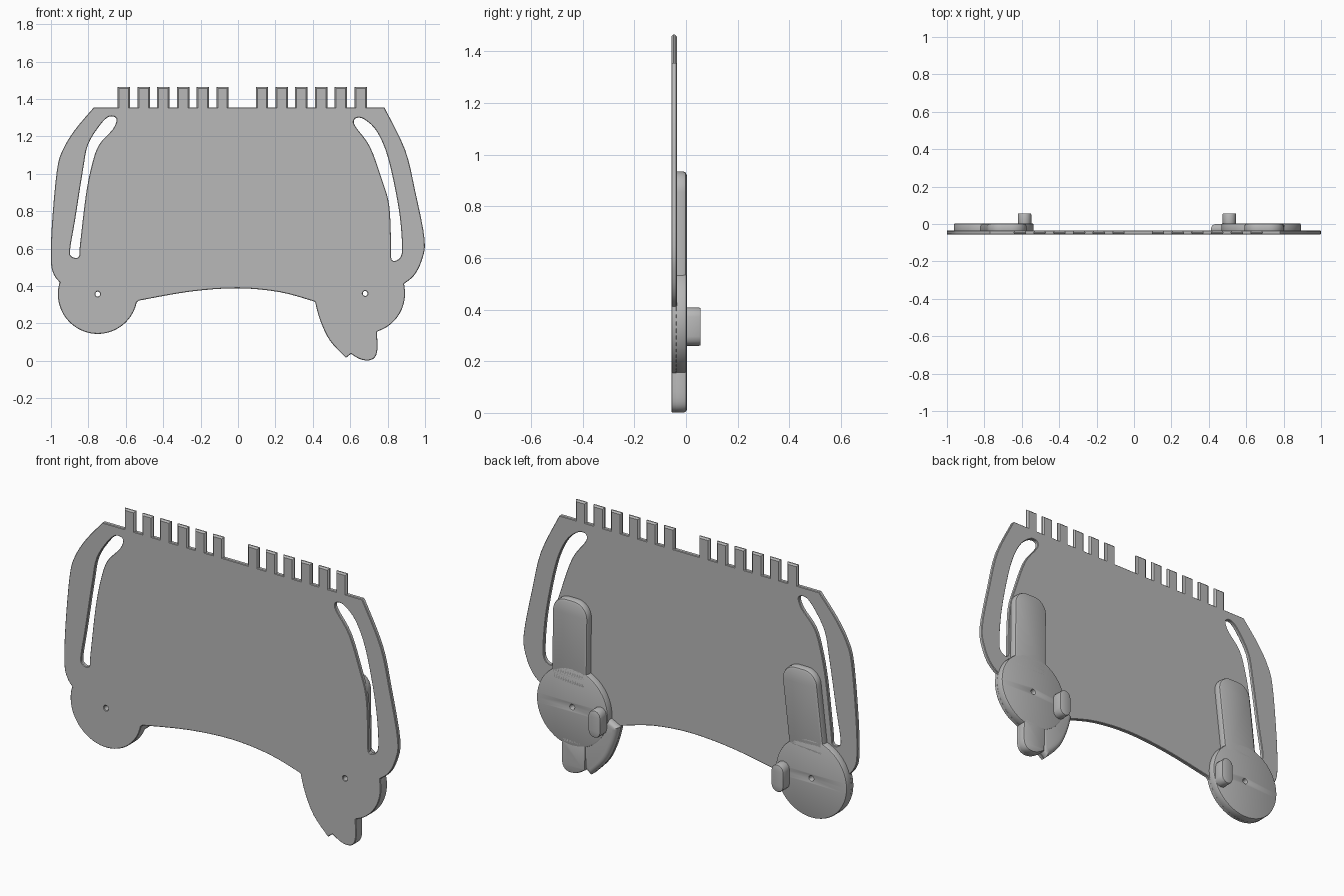
import bpy, bmesh, math
from mathutils import Vector

cube = bpy.data.objects.get("Cube")
if cube:
    bpy.data.objects.remove(cube, do_unlink=True)

grey = bpy.data.materials.new("plain grey")
grey.use_nodes = True
colour = (0.48, 0.48, 0.48, 1)
grey.diffuse_color = colour
grey.node_tree.nodes["Principled BSDF"].inputs["Base Color"].default_value = colour


def arc(cx, cz, r, start, end, n=24):
    angles = [math.radians(start + (end - start) * i / n) for i in range(n + 1)]
    return [(cx + r * math.cos(a), cz + r * math.sin(a)) for a in angles]


def circle(cx, cz, r, n=48):
    return arc(cx, cz, r, 0, 360, n)[:-1]


def smooth(pts, closed=False, n=4):
    """Round a run of points with a Catmull-Rom spline."""
    p = [Vector(q) for q in pts]
    p = [p[-1]] + p + p[:2] if closed else [p[0]] + p + [p[-1]]
    out = []
    for a, b, c, d in zip(p, p[1:], p[2:], p[3:]):
        for i in range(n):
            t = i / n
            out.append(tuple(0.5 * (2 * b + (c - a) * t + (2 * a - 5 * b + 4 * c - d) * t * t
                                    + (3 * b - a - 3 * c + d) * t ** 3)))
    return out if closed else out + [tuple(pts[-1])]


def slab(name, loops, y0, y1, bevel, res=0):
    """Flat part filled from outlines in x and z, running from y0 to y1."""
    cu = bpy.data.curves.new(name, "CURVE")
    cu.dimensions, cu.fill_mode = "2D", "BOTH"
    cu.extrude = (y1 - y0) / 2 - bevel
    cu.bevel_depth, cu.bevel_resolution, cu.offset = bevel, res, -bevel
    for loop in loops:
        sp = cu.splines.new("POLY")
        sp.points.add(len(loop) - 1)
        for pt, (x, z) in zip(sp.points, loop):
            pt.co = (x, z, 0, 1)
        sp.use_cyclic_u = True
    ob = bpy.data.objects.new(name, cu)
    bpy.context.collection.objects.link(ob)
    ob.rotation_euler.x = math.pi / 2
    ob.location.y = (y0 + y1) / 2
    bpy.ops.object.select_all(action="DESELECT")
    ob.select_set(True)
    bpy.context.view_layer.objects.active = ob
    bpy.ops.object.convert(target="MESH")
    ob = bpy.context.object
    bm = bmesh.new()
    bm.from_mesh(ob.data)
    bmesh.ops.remove_doubles(bm, verts=bm.verts, dist=0.0002)
    bmesh.ops.recalc_face_normals(bm, faces=bm.faces)
    bm.to_mesh(ob.data)
    bm.free()
    ob.data.materials.clear()
    ob.data.materials.append(grey)
    bpy.ops.object.shade_smooth_by_angle(angle=math.radians(30))
    return ob


FRONT, PLATE_BACK, BACK = -0.057, -0.035, 0.003
LEFT, RIGHT, R = (0.68, 0.36), (-0.75, 0.357), 0.213
fin_edge = smooth([(0.577, 0.016), (0.49, 0.11), (0.438, 0.22), (0.412, 0.315)])
lobe_edge = smooth([(0.743, 0.155), (0.745, 0.06), (0.73, 0.017), (0.695, 0.002),
                    (0.65, 0.01), (0.604, 0.037)])

# Main plate with its two curved slots and pivot holes
outline = [(-0.77, 1.355), (0.78, 1.355)]
outline += smooth([(0.785, 1.35), (0.893, 1.13), (0.946, 0.914), (0.998, 0.647),
                   (0.98, 0.53), (0.94, 0.455), (0.888, 0.412)])
outline += arc(*LEFT, R, 10, -70) + lobe_edge + fin_edge
outline += smooth([(0.405, 0.318), (0.225, 0.367), (0, 0.388), (-0.257, 0.37), (-0.53, 0.322)])
outline += arc(*RIGHT, R, -12, -196, 40)
outline += smooth([(-0.952, 0.418), (-0.984, 0.46), (-1, 0.53), (-0.995, 0.727),
                   (-0.968, 1.02), (-0.936, 1.13), (-0.872, 1.235), (-0.775, 1.35)])
slot_right = smooth([(-0.69, 1.305), (-0.738, 1.26), (-0.802, 1.155), (-0.829, 1.02),
                     (-0.871, 0.754), (-0.898, 0.593), (-0.887, 0.556), (-0.852, 0.556),
                     (-0.845, 0.62), (-0.813, 0.888), (-0.781, 1.048), (-0.743, 1.155),
                     (-0.668, 1.24), (-0.65, 1.295)], True)
slot_left = smooth([(0.62, 1.285), (0.64, 1.3), (0.68, 1.288), (0.743, 1.225), (0.802, 1.086),
                    (0.856, 0.834), (0.876, 0.647), (0.87, 0.556), (0.822, 0.54),
                    (0.818, 0.647), (0.808, 0.834), (0.77, 0.968), (0.706, 1.144),
                    (0.63, 1.25)], True)
holes = [circle(*c, 0.013, 16) for c in (LEFT, RIGHT)]
slab("plate", [outline, slot_left, slot_right] + holes, FRONT, PLATE_BACK, 0.003)

# Two rows of teeth along the top edge
for side, first in (("right", -0.61), ("left", 0.128)):
    for i in range(6):
        x = first + i * 0.1055
        tooth = [(x - 0.033, 1.335), (x + 0.033, 1.335), (x + 0.033, 1.465), (x - 0.033, 1.465)]
        slab(f"{side}_tooth_{i + 1}", [tooth], FRONT, PLATE_BACK, 0.008)

# Wheel discs on the back, with arms and pegs
for side, centre, hole, lean, foot, peg_x in (("left", LEFT, holes[0], -0.005, 0.70, 0.51),
                                             ("right", RIGHT, holes[1], 0.045, -0.725, -0.585)):
    slab(f"{side}_disc", [circle(*centre, R), hole], FRONT + 0.004, BACK, 0.008, 1)
    top = foot + lean
    arm = [(foot - 0.105, 0.47), (foot + 0.105, 0.47)]
    arm += arc(top + 0.025, 0.855, 0.08, 0, 90, 8) + arc(top - 0.025, 0.855, 0.08, 90, 180, 8)
    slab(f"{side}_arm", [arm], FRONT + 0.004, BACK, 0.014, 1)
    peg = arc(peg_x, 0.372, 0.036, 0, 180, 6) + arc(peg_x, 0.296, 0.036, 180, 360, 6)
    slab(f"{side}_peg", [peg], BACK - 0.02, 0.057, 0.006, 1)

# Rounded fin and lower lobe under the left disc
slab("left_fin", [fin_edge + [(0.5, 0.36), (0.62, 0.22), (0.61, 0.045)]],
     FRONT + 0.001, BACK - 0.003, 0.024, 3)
slab("left_lobe", [lobe_edge + [(0.6, 0.19), (0.74, 0.19)]], FRONT + 0.004, BACK, 0.01, 1)
